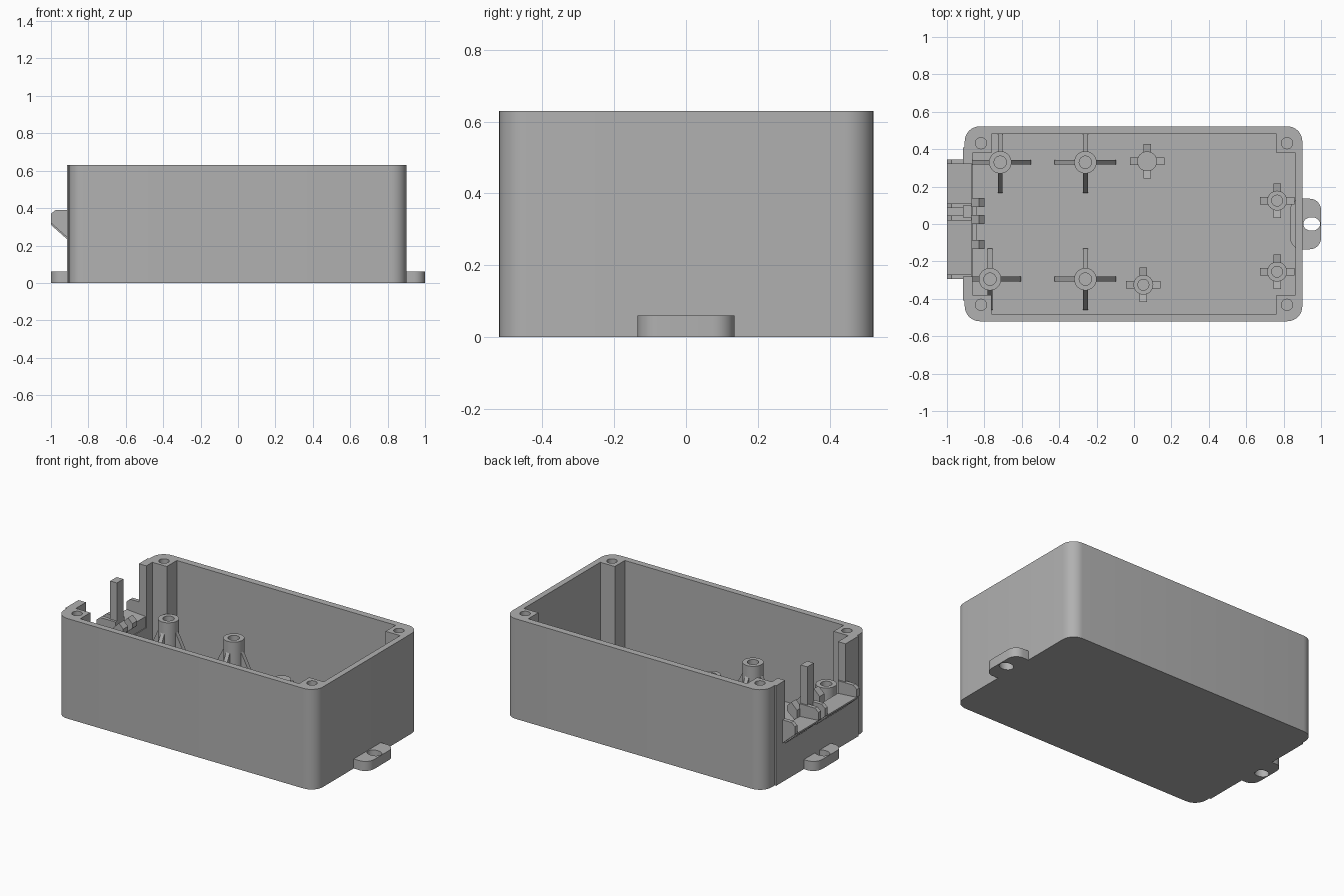
import bpy, bmesh, math
from mathutils import Vector

cube = bpy.data.objects.get("Cube")
if cube:
    bpy.data.objects.remove(cube)

grey = bpy.data.materials.new("matte grey plastic")
grey.use_nodes = True
grey.diffuse_color = (0.44, 0.44, 0.44, 1)
grey.node_tree.nodes["Principled BSDF"].inputs["Base Color"].default_value = (0.44, 0.44, 0.44, 1)

H = 0.63            # wall height
FLOOR = 0.04
SILL = 0.24
OPEN = (-0.28, 0.32)  # cable opening along y


def prism(name, pts, lo, hi, axis="z"):
    """Extrude a 2D outline along an axis (xy along z, xz along y, yz along x)."""
    place = {"z": lambda a, b, t: (a, b, t),
             "y": lambda a, b, t: (a, t, b),
             "x": lambda a, b, t: (t, a, b)}[axis]
    bm = bmesh.new()
    face = bm.faces.new([bm.verts.new(place(a, b, lo)) for a, b in pts])
    ext = bmesh.ops.extrude_face_region(bm, geom=[face])
    moved = [v for v in ext["geom"] if isinstance(v, bmesh.types.BMVert)]
    bmesh.ops.translate(bm, verts=moved, vec=Vector(place(0, 0, hi - lo)))
    bmesh.ops.recalc_face_normals(bm, faces=bm.faces)
    mesh = bpy.data.meshes.new(name)
    bm.to_mesh(mesh)
    bm.free()
    obj = bpy.data.objects.new(name, mesh)
    bpy.context.collection.objects.link(obj)
    mesh.materials.append(grey)
    return obj


def rect(x0, x1, y0, y1):
    return [(x0, y0), (x1, y0), (x1, y1), (x0, y1)]


def box(name, x0, x1, y0, y1, z0, z1):
    return prism(name, rect(x0, x1, y0, y1), z0, z1)


def rounded(x0, x1, y0, y1, r, n=8):
    pts = []
    corners = [(x1 - r, y1 - r), (x0 + r, y1 - r), (x0 + r, y0 + r), (x1 - r, y0 + r)]
    for q, (cx, cy) in enumerate(corners):
        for i in range(n + 1):
            a = math.pi / 2 * (q + i / n)
            pts.append((cx + r * math.cos(a), cy + r * math.sin(a)))
    return pts


def circle(x, y, r, n=32, ry=None):
    ry = ry or r
    return [(x + r * math.cos(math.tau * i / n), y + ry * math.sin(math.tau * i / n))
            for i in range(n)]


def activate(obj):
    bpy.ops.object.select_all(action="DESELECT")
    obj.select_set(True)
    bpy.context.view_layer.objects.active = obj


def cut(obj, *cutters):
    activate(obj)
    for c in cutters:
        mod = obj.modifiers.new("cut", "BOOLEAN")
        mod.operation = "DIFFERENCE"
        mod.solver = "EXACT"
        mod.object = c
        bpy.ops.object.modifier_apply(modifier=mod.name)
        bpy.data.objects.remove(c)


def smooth(obj):
    activate(obj)
    bpy.ops.object.shade_smooth_by_angle(angle=math.radians(30))


# Enclosure shell: cross-shaped cavity leaves square screw pillars in the corners
shell = prism("enclosure_shell", rounded(-0.905, 0.9, -0.52, 0.522, 0.08), 0, H)
ix, iy, px, py = 0.863, 0.48, 0.762, 0.38
cavity = [(-px, -iy), (px, -iy), (px, -py), (ix, -py), (ix, py), (px, py),
          (px, iy), (-px, iy), (-px, py), (-ix, py), (-ix, -py), (-px, -py)]
cut(shell, prism("cavity", cavity, FLOOR, 1),
    box("opening", -1.1, -0.82, *OPEN, SILL, 1),
    *[prism("screw_hole", circle(sx * 0.818, sy * 0.432, 0.03), 0.25, 1)
      for sx in (-1, 1) for sy in (-1, 1)])
smooth(shell)

# Slightly raised end panel framing the opening
a, b = OPEN
prism("end_panel", [(-0.41, 0), (0.41, 0), (0.41, H), (b, H), (b, SILL),
                    (a, SILL), (a, H), (-0.41, H)], -0.915, -0.89, "x")

# Post dividing the two cable openings
box("opening_divider_post", -0.915, -0.868, 0.035, 0.1, SILL - 0.02, H)

# Sloped cable ledges and the side cheeks around them
ledge = [(-0.868, SILL - 0.01), (-0.91, SILL - 0.01), (-1, 0.31), (-1, 0.32), (-0.868, 0.31)]
for i, (y0, y1) in enumerate([(a, 0.02), (0.11, b)]):
    prism(f"cable_ledge_{i + 1}", ledge, y0, y1, "y")
cheek = [(-0.868, SILL), (-0.91, SILL), (-1, 0.32), (-1, 0.37), (-0.975, 0.39), (-0.868, 0.39)]
for i, y in enumerate([-0.295, 0.02, 0.085, 0.32]):
    prism(f"ledge_cheek_{i + 1}", cheek, y, y + 0.025, "y")

# Cable clip lugs inside the opening
lug = [(-0.87, 0.28), (-0.80, 0.34), (-0.80, 0.37), (-0.83, 0.4), (-0.87, 0.36)]
for i, y in enumerate([-0.11, 0.025, 0.115]):
    prism(f"clip_lug_{i + 1}", lug, y - 0.024, y + 0.024, "y")

# Mounting ears with oval screw slots
for name, x0, x1, hx in [("right", -1, -0.84, -0.95), ("left", 0.835, 1, 0.95)]:
    ear = prism(f"{name}_mounting_ear", rounded(x0, x1, -0.135, 0.135, 0.06), 0, 0.06)
    slot = prism("slot", circle(hx, 0, 0.045, ry=0.036), -1, 1)
    if name == "right":
        cut(ear, slot)
        slot = None
    else:
        cut(ear, slot)
    smooth(ear)


def standoff(name, x, y, r, top, reach, hole=True, gusset=True):
    """Round pillar with four radial ribs."""
    tube = prism(name + "_pillar", circle(x, y, r), FLOOR - 0.01, top)
    if hole:
        cut(tube, prism("bore", circle(x, y, r * 0.55), FLOOR + 0.03, 1))
    smooth(tube)
    w = 0.013 if gusset else 0.02
    inner = r * 0.8
    tip = 0.06 if gusset else top - 0.04
    for axis, c, d in (("y", x, y), ("x", y, x)):
        for s in (-1, 1):
            # keep ribs inside the walls
            lim = (0.865 if axis == "y" else 0.482)
            end = max(-lim, min(lim, c + s * reach))
            pts = [(c + s * inner, FLOOR - 0.01), (end, FLOOR - 0.01), (end, tip),
                   (c + s * inner, top - 0.05)]
            prism(name + "_rib", pts, d - w, d + w, axis)


# Tall ribbed standoffs for the larger board
for i, (x, y) in enumerate([(-0.715, 0.33), (-0.26, 0.33), (-0.77, -0.295), (-0.26, -0.295)]):
    standoff(f"tall_standoff_{i + 1}", x, y, 0.06, 0.335, 0.165)

# Short standoffs and one plain support
for i, (x, y) in enumerate([(0.05, -0.325), (0.765, 0.125), (0.765, -0.255)]):
    standoff(f"short_standoff_{i + 1}", x, y, 0.053, 0.16, 0.092, gusset=False)
standoff("plain_support", 0.07, 0.335, 0.053, 0.16, 0.092, hole=False, gusset=False)
